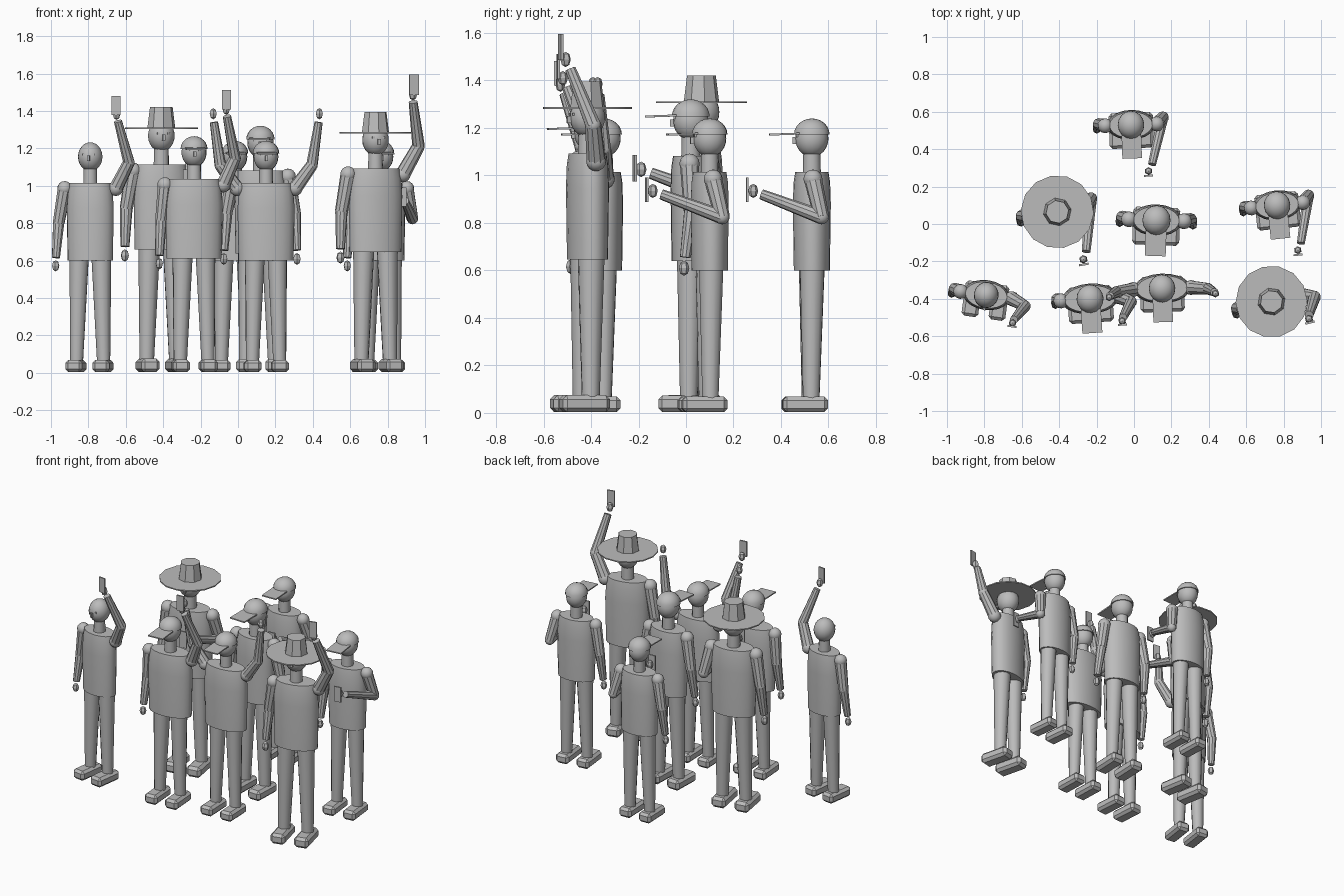
import bpy, bmesh, math
from mathutils import Matrix, Vector

if "Cube" in bpy.data.objects:
    bpy.data.objects.remove(bpy.data.objects["Cube"])

grey = bpy.data.materials.new("plain_grey")
grey.diffuse_color = (0.5, 0.5, 0.5, 1)
grey.use_nodes = True
grey.node_tree.nodes["Principled BSDF"].inputs["Base Color"].default_value = grey.diffuse_color

PLACE = Matrix()   # placement of the person being built


def finish(bm, name, smooth=True):
    bmesh.ops.recalc_face_normals(bm, faces=bm.faces[:])
    me = bpy.data.meshes.new(name)
    bm.to_mesh(me)
    bm.free()
    me.transform(PLACE)
    me.materials.append(grey)
    ob = bpy.data.objects.new(name, me)
    bpy.context.collection.objects.link(ob)
    if smooth:
        bpy.ops.object.select_all(action='DESELECT')
        ob.select_set(True)
        bpy.context.view_layer.objects.active = ob
        bpy.ops.object.shade_smooth_by_angle(angle=math.radians(35))
    return ob


def limb(name, a, b, r1, r2, sides=10):
    """Tapered tube from a to b."""
    a, b = Vector(a), Vector(b)
    m = Matrix.Translation((a + b) / 2) @ (b - a).to_track_quat('Z', 'Y').to_matrix().to_4x4()
    bm = bmesh.new()
    bmesh.ops.create_cone(bm, cap_ends=True, segments=sides, radius1=r1, radius2=r2,
                          depth=(b - a).length, matrix=m)
    return finish(bm, name)


def ball(name, c, size, seg=12, rings=8, half=False):
    bm = bmesh.new()
    m = Matrix.Translation(c) @ Matrix.Diagonal((*size, 1))
    bmesh.ops.create_uvsphere(bm, u_segments=seg, v_segments=rings, radius=1, matrix=m)
    if half:   # keep the upper half only
        bmesh.ops.bisect_plane(bm, geom=bm.verts[:] + bm.edges[:] + bm.faces[:],
                               plane_co=c, plane_no=(0, 0, 1), clear_inner=True)
        bmesh.ops.holes_fill(bm, edges=[e for e in bm.edges if e.is_boundary])
    return finish(bm, name, seg > 6)


def box(name, c, size, bevel=0, tilt=0):
    bm = bmesh.new()
    m = (Matrix.Translation(c) @ Matrix.Rotation(tilt, 4, 'X')
         @ Matrix.Diagonal((*size, 1)))
    bmesh.ops.create_cube(bm, size=1, matrix=m)
    if bevel:
        bmesh.ops.bevel(bm, geom=bm.edges[:], offset=bevel, segments=1, affect='EDGES')
    return finish(bm, name, False)


def torso(w):
    """Stacked oval rings: z, half width, half depth."""
    rings = [(0.6, w, 0.076), (0.88, w * 1.04, 0.08), (0.97, w * 0.99, 0.077), (1.015, w * 0.92, 0.07)]
    n, bm, prev = 20, bmesh.new(), None
    for z, rx, ry in rings:
        cur = [bm.verts.new((rx * math.cos(t), ry * math.sin(t), z))
               for t in (2 * math.pi * i / n for i in range(n))]
        if prev:
            for i in range(n):
                bm.faces.new((prev[i], prev[(i + 1) % n], cur[(i + 1) % n], cur[i]))
        else:
            bm.faces.new(cur)
        prev = cur
    bm.faces.new(prev)
    return finish(bm, "torso")


# Arm poses for the +x side: elbow, wrist, hand, phone centre
POSES = {
    "down": ((0.172, 0.01, 0.80), (0.183, -0.015, 0.615), (0.184, -0.02, 0.572), None),
    "film": ((0.172, 0.035, 0.825), (0.105, -0.215, 0.92), (0.085, -0.25, 0.935), (0.083, -0.275, 0.94)),
    "raise": ((0.213, -0.03, 1.125), (0.165, -0.11, 1.345), (0.16, -0.128, 1.382), (0.16, -0.147, 1.43)),
    "cheer": ((0.245, -0.01, 1.11), (0.28, -0.03, 1.34), (0.284, -0.037, 1.385), None),
}


def arm(side, pose, sx):
    def p(v):
        return (v[0] * side, v[1], v[2])
    elbow, wrist, hand, phone = POSES[pose]
    shoulder = (sx, 0, 0.985)
    ball("shoulder", p(shoulder), (0.04, 0.04, 0.04))
    limb("upper_arm", p(shoulder), p(elbow), 0.038, 0.032)
    ball("elbow", p(elbow), (0.031, 0.031, 0.031))
    limb("forearm", p(elbow), p(wrist), 0.031, 0.022)
    ball("hand", p(hand), (0.021, 0.021, 0.03), 6, 4)
    if phone:
        box("phone", p(phone), (0.048, 0.01, 0.102))


def person(x, y, scale, yaw, w, left, right, headwear):
    global PLACE
    PLACE = (Matrix.Translation((x, y, 0)) @ Matrix.Rotation(math.radians(yaw), 4, 'Z')
             @ Matrix.Scale(scale, 4))
    # Legs and shoes
    for s in (-1, 1):
        limb("leg", (s * 0.06, 0, 0.62), (s * 0.073, -0.005, 0.05), 0.053, 0.035, 12)
        box("shoe", (s * 0.073, -0.03, 0.036), (0.09, 0.19, 0.066), 0.016)
    torso(w)
    arm(-1, left, max(0.138, w + 0.008))
    arm(1, right, max(0.138, w + 0.008))
    # Head and face
    limb("neck", (0, 0, 1.0), (0, 0, 1.1), 0.038, 0.036, 12)
    ball("head", (0, 0, 1.155), (0.066, 0.07, 0.077), 16, 12)
    box("nose", (0, -0.072, 1.147), (0.014, 0.02, 0.028))
    for s in (-1, 1):
        box("eye", (s * 0.026, -0.064, 1.167), (0.012, 0.008, 0.01))
    # Headwear
    if headwear == "cap":
        ball("cap_dome", (0, 0, 1.172), (0.071, 0.075, 0.068), 16, 12, True)
        box("cap_visor", (0, -0.117, 1.174), (0.105, 0.125, 0.008), 0, math.radians(2))
    elif headwear == "hat":
        limb("hat_brim", (0, 0, 1.189), (0, 0, 1.196), 0.178, 0.178, 14)
        limb("hat_crown", (0, 0, 1.194), (0, 0, 1.295), 0.069, 0.056, 8)


# The crowd: x, y, scale, yaw, torso half width, left arm, right arm, headwear
person(-0.79, -0.38, 1.0, -8, 0.122, "down", "raise", None)
person(-0.41, 0.065, 1.097, 10, 0.132, "down", "film", "hat")
person(-0.016, 0.53, 1.0, 2, 0.125, "down", "film", "cap")
person(0.12, 0.02, 1.065, -2, 0.125, "down", "down", "cap")
person(-0.235, -0.40, 1.02, 4, 0.145, "down", "raise", "cap")
person(0.15, -0.345, 1.0, 2, 0.147, "cheer", "cheer", "cap")
person(0.765, 0.1, 1.0, 6, 0.125, "down", "film", "cap")
person(0.735, -0.415, 1.077, 14, 0.132, "down", "raise", "hat")
